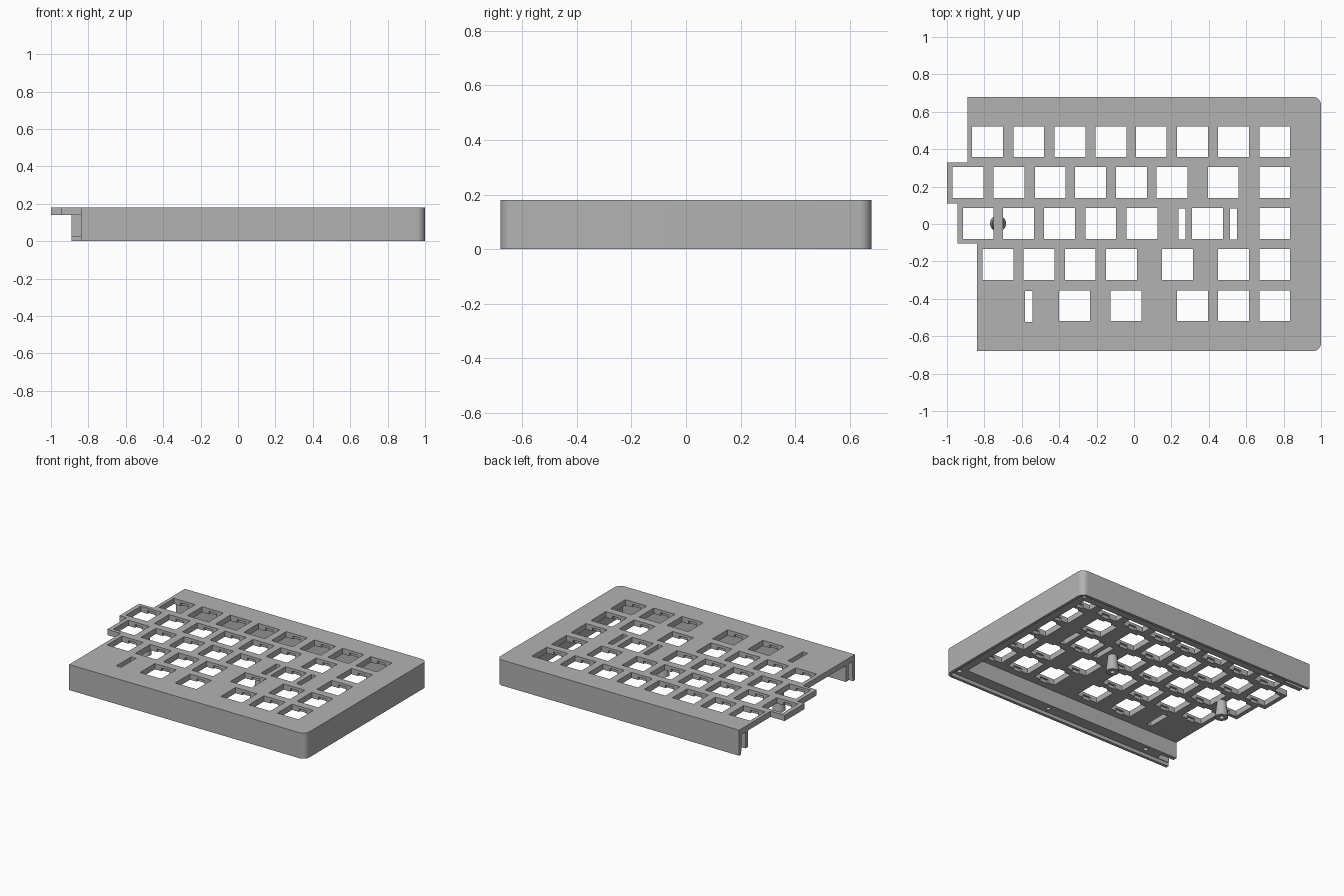
import bpy, bmesh, math
from mathutils import Matrix, Vector

if "Cube" in bpy.data.objects:
    bpy.data.objects.remove(bpy.data.objects["Cube"], do_unlink=True)

TOP, PLATE_Z, LEDGE_Z = 0.18, 0.14, 0.025
HOLE = 0.165

grey = bpy.data.materials.new("matte_grey")
grey.use_nodes = True
grey.diffuse_color = (0.45, 0.45, 0.45, 1)
bsdf = next(n for n in grey.node_tree.nodes if n.type == 'BSDF_PRINCIPLED')
bsdf.inputs["Base Color"].default_value = grey.diffuse_color
bsdf.inputs["Roughness"].default_value = 0.6


def make_object(name, bm):
    bmesh.ops.recalc_face_normals(bm, faces=bm.faces)
    mesh = bpy.data.meshes.new(name)
    bm.to_mesh(mesh)
    bm.free()
    mesh.materials.append(grey)
    obj = bpy.data.objects.new(name, mesh)
    bpy.context.collection.objects.link(obj)
    return obj


def add_prism(bm, points, z0, z1):
    face = bm.faces.new([bm.verts.new((x, y, z0)) for x, y in points])
    top = bmesh.ops.extrude_face_region(bm, geom=[face])["geom"]
    verts = [v for v in top if isinstance(v, bmesh.types.BMVert)]
    bmesh.ops.translate(bm, verts=verts, vec=(0, 0, z1 - z0))


def add_box(bm, x0, x1, y0, y1, z0, z1):
    add_prism(bm, [(x0, y0), (x1, y0), (x1, y1), (x0, y1)], z0, z1)


def add_cone(bm, x, y, z0, z1, r0, r1, sides=24):
    bmesh.ops.create_cone(bm, cap_ends=True, segments=sides, radius1=r0, radius2=r1,
                          depth=z1 - z0, matrix=Matrix.Translation((x, y, (z0 + z1) / 2)))


def arc(cx, cy, r, start):
    angles = [math.radians(start + 90 * i / 10) for i in range(11)]
    return [(cx + r * math.cos(a), cy + r * math.sin(a)) for a in angles]


def cut(target, bm):
    cutter = make_object("cutter", bm)
    cutter.hide_render = True
    mod = target.modifiers.new("cut", 'BOOLEAN')
    mod.operation, mod.solver, mod.object = 'DIFFERENCE', 'EXACT', cutter
    mod.use_self = True
    bpy.context.view_layer.objects.active = target
    bpy.ops.object.modifier_apply(modifier=mod.name)
    bpy.data.objects.remove(cutter, do_unlink=True)


def smooth(obj):
    bpy.ops.object.select_all(action='DESELECT')
    obj.select_set(True)
    bpy.context.view_layer.objects.active = obj
    bpy.ops.object.shade_smooth_by_angle(angle=math.radians(30))


# Case body: rounded on its left, stepped around the keys on the other side
r = 0.045
outline = arc(1 - r, -0.68 + r, r, -90) + arc(1 - r, 0.68 - r, r, 0)
outline += [(-0.89, 0.68), (-0.89, 0.33), (-1, 0.33), (-1, 0.11),
            (-0.945, 0.11), (-0.945, -0.105), (-0.84, -0.105), (-0.84, -0.68)]
bm = bmesh.new()
add_prism(bm, outline, 0, TOP)
case = make_object("keyboard_case", bm)

# Hollow underside, open at the stepped end
bm = bmesh.new()
add_box(bm, -2, 0.9, -0.58, 0.58, -1, PLATE_Z)
cut(case, bm)

# Recess for a base plate, leaving a thin lip around the rim
bm = bmesh.new()
q = 0.025
add_prism(bm, arc(0.98 - q, -0.66 + q, q, -90) + arc(0.98 - q, 0.66 - q, q, 0)
          + [(-2, 0.66), (-2, -0.66)], -1, LEDGE_Z)
cut(case, bm)

# Screw holes in the ledge and joining slots in the wall ends
bm = bmesh.new()
for side in (-1, 1):
    for x in (-0.617, 0.194, 0.935):
        add_cone(bm, x, side * 0.62, -0.1, 0.11, 0.016, 0.016, 16)
    y0, y1 = sorted((side * 0.61, side * 0.655))
    add_box(bm, -2, -0.74, y0, y1, -0.1, PLATE_Z)
cut(case, bm)

# Switch openings with clip notches below, listed by row as left edges
rows = {
    0.44: [-0.865, -0.645, -0.425, -0.205, 0.01, 0.23, 0.45, 0.67],
    0.222: [-0.97, -0.75, -0.53, -0.315, -0.095, 0.12, 0.395, 0.67],
    0.003: [-0.915, -0.70, -0.48, -0.26, -0.04, 0.31, 0.67],
    -0.217: [-0.81, -0.59, -0.37, -0.15, 0.15, 0.45, 0.67],
    -0.437: [-0.40, -0.125, 0.23, 0.45, 0.67],
}
h = HOLE / 2
bm = bmesh.new()
for y, lefts in rows.items():
    for x in lefts:
        add_box(bm, x, x + HOLE, y - h, y + h, 0.1, 0.3)
        add_box(bm, x + h - 0.03, x + h + 0.03, y - h - 0.014, y + h + 0.014, 0.1, 0.162)
# Stabiliser slots
for x, y in ((0.257, 0), (0.532, 0), (-0.563, -0.44)):
    add_box(bm, x - 0.019, x + 0.019, y - 0.083, y + 0.083, 0.1, 0.3)
cut(case, bm)
smooth(case)

# Screw posts under the plate
for name, x, y in (("screw_post_right", -0.727, 0.003), ("screw_post_left", 0.18, 0.0)):
    bm = bmesh.new()
    add_cone(bm, x, y, LEDGE_Z, PLATE_Z + 0.002, 0.043, 0.03)
    post = make_object(name, bm)
    bm = bmesh.new()
    add_cone(bm, x, y, -0.1, 0.11, 0.017, 0.017, 16)
    cut(post, bm)
    smooth(post)
